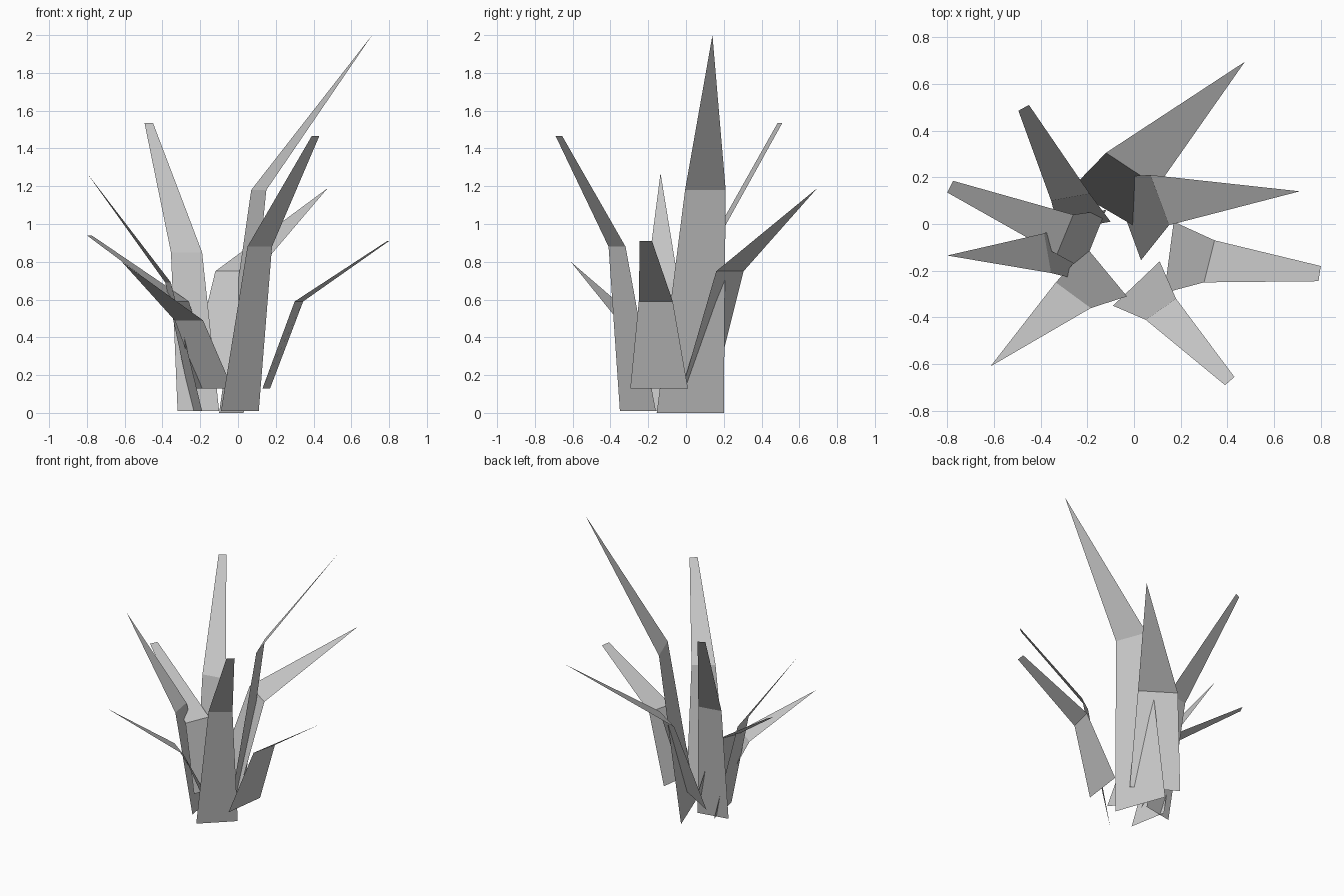
import bpy
import bmesh

cube = bpy.data.objects.get("Cube")
if cube:
    bpy.data.objects.remove(cube, do_unlink=True)

# One plain grey for every leaf
grey = bpy.data.materials.new("leaf_grey")
grey.use_nodes = True
colour = (0.6, 0.6, 0.6, 1)
grey.diffuse_color = colour
grey.node_tree.nodes["Principled BSDF"].inputs["Base Color"].default_value = colour


def leaf(name, *rows):
    """Folded flat leaf: each row is a height and its one or two (x, y) ends."""
    bm = bmesh.new()
    loops = [[bm.verts.new((x, y, z)) for x, y in ends] for z, *ends in rows]
    for low, high in zip(loops, loops[1:]):
        face = bm.faces.new(low + high[::-1])
        face.normal_update()
        if face.normal.z < 0:
            face.normal_flip()
    mesh = bpy.data.meshes.new(name)
    bm.to_mesh(mesh)
    bm.free()
    mesh.materials.append(grey)
    obj = bpy.data.objects.new(name, mesh)
    bpy.context.collection.objects.link(obj)


# Pointed leaves: base, fold, tip
leaf("tall_left_leaf", (0, (.03, -.155), (-.1, .2)),
     (1.18, (.15, -.005), (.07, .21)), (2, (.71, .14)))
leaf("back_leaf", (.13, (-.27, .15), (.02, -.02)),
     (.75, (-.12, .305), (.1, .16)), (1.19, (.475, .695)))
leaf("front_right_leaf", (.13, (-.2, -.105), (-.03, -.31)),
     (.49, (-.335, -.25), (-.185, -.36)), (.8, (-.615, -.61)))
leaf("right_leaf", (.01, (-.24, .02), (-.19, -.25)),
     (.69, (-.385, -.04), (-.355, -.21)), (1.27, (-.8, -.135)))

# Blunt leaves: base, fold, cut tip
leaf("back_right_leaf", (.01, (-.32, -.03), (-.1, .01)),
     (.85, (-.355, .1), (-.19, .13)), (1.535, (-.495, .485), (-.45, .51)))
leaf("front_left_leaf", (.01, (-.09, -.35), (.11, -.16)),
     (.88, (.05, -.41), (.18, -.32)), (1.465, (.39, -.69), (.43, -.655)))
leaf("low_left_leaf", (.13, (.13, -.295), (.17, .01)),
     (.59, (.3, -.25), (.345, -.07)), (.91, (.79, -.245), (.8, -.18)))
leaf("low_right_leaf", (.13, (-.22, -.19), (-.12, .06)),
     (.59, (-.33, -.13), (-.26, .04)), (.94, (-.8, .135), (-.775, .185)))
